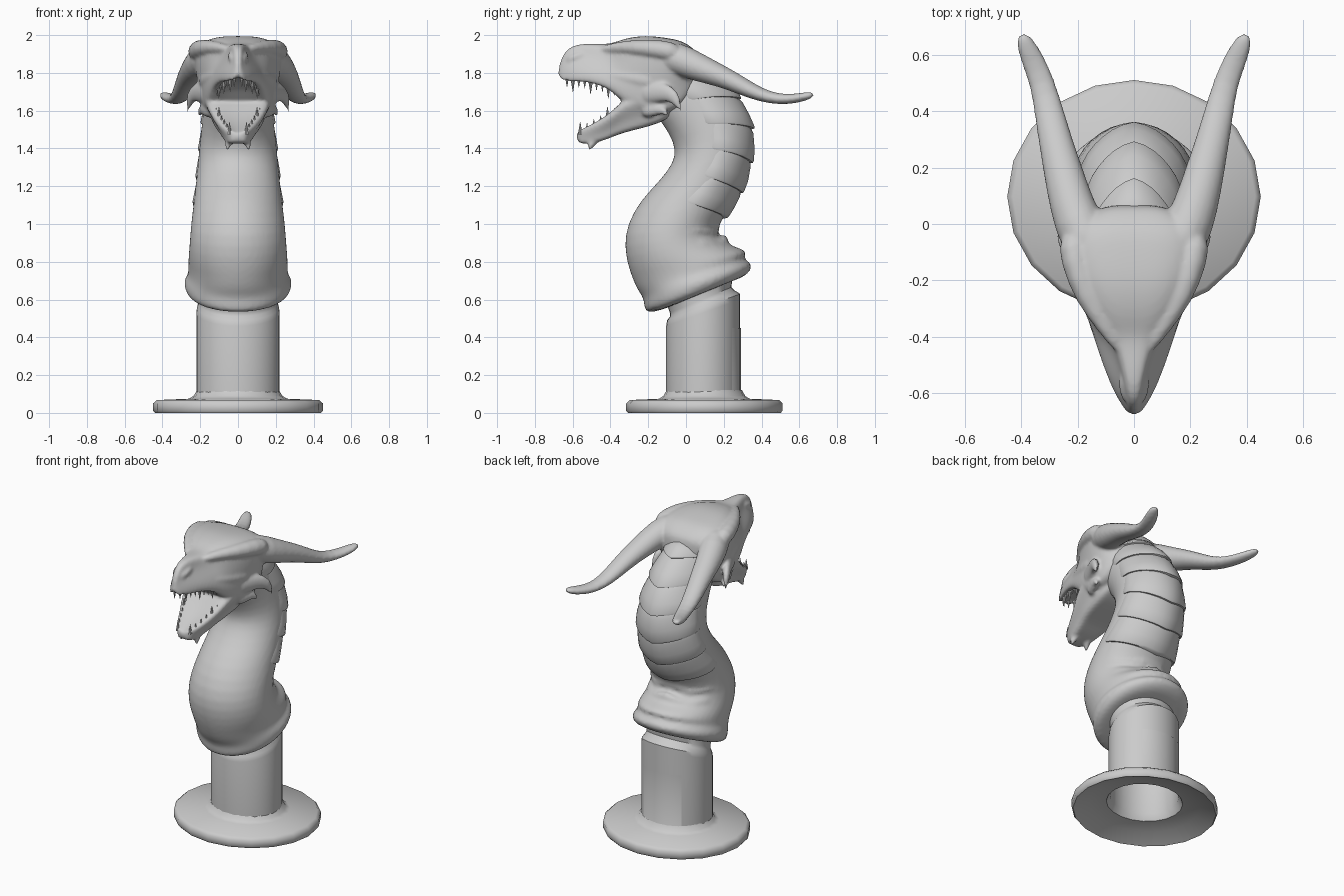
import bpy, bmesh, math
from mathutils import Vector

cube = bpy.data.objects.get("Cube")
if cube:
    bpy.data.objects.remove(cube)

stone = bpy.data.materials.new("grey_stone")
stone.use_nodes = True
stone.diffuse_color = (0.6, 0.6, 0.6, 1)
stone.node_tree.nodes["Principled BSDF"].inputs["Base Color"].default_value = (0.6, 0.6, 0.6, 1)


def finish(name, bm, subdiv=0, angle=40):
    me = bpy.data.meshes.new(name)
    bm.to_mesh(me)
    bm.free()
    ob = bpy.data.objects.new(name, me)
    bpy.context.collection.objects.link(ob)
    me.materials.append(stone)
    bpy.ops.object.select_all(action='DESELECT')
    ob.select_set(True)
    bpy.context.view_layer.objects.active = ob
    bpy.ops.object.shade_smooth_by_angle(angle=math.radians(angle))
    if subdiv:
        mod = ob.modifiers.new("subdivide", 'SUBSURF')
        mod.levels = mod.render_levels = subdiv
    return ob


def loft(name, rings, subdiv=0, closed=True, caps=True, angle=40):
    """Skin a list of equal-length point rings."""
    bm = bmesh.new()
    rows = [[bm.verts.new(p) for p in r] for r in rings]
    n = len(rows[0])
    for a, b in zip(rows, rows[1:]):
        for i in range(n if closed else n - 1):
            j = (i + 1) % n
            bm.faces.new((a[i], a[j], b[j], b[i]))
    if caps:
        bm.faces.new(rows[0])
        bm.faces.new(rows[-1])
    bmesh.ops.recalc_face_normals(bm, faces=bm.faces)
    return finish(name, bm, subdiv, angle)


def fuse(name, parts, voxel, repeat):
    """Melt overlapping solids into one smooth skin."""
    bpy.context.view_layer.update()
    graph = bpy.context.evaluated_depsgraph_get()
    bm = bmesh.new()
    for ob in parts:
        ev = ob.evaluated_get(graph)
        bm.from_mesh(ev.to_mesh())
        ev.to_mesh_clear()
    for ob in parts:
        bpy.data.objects.remove(ob)
    ob = finish(name, bm, angle=180)
    remesh = ob.modifiers.new("fuse", 'REMESH')
    remesh.mode, remesh.voxel_size, remesh.use_smooth_shade = 'VOXEL', voxel, True
    smooth = ob.modifiers.new("soften", 'SMOOTH')
    smooth.factor, smooth.iterations = 0.5, repeat


def tilted(sec, a, off=0.0):
    """Point on an oval whose front and back points are given; a = 0 is the back."""
    yf, zf, yb, zb, hw = sec
    c = Vector((0, (yf + yb) / 2, (zf + zb) / 2))
    half = Vector((0, (yb - yf) / 2, (zb - zf) / 2))
    k = 1 + off / half.length
    return c + half * math.cos(a) * k + Vector((hw + off, 0, 0)) * math.sin(a)


def tilted_loft(name, secs, sides, **kw):
    return loft(name, [[tilted(s, math.tau * i / sides) for i in range(sides)] for s in secs], **kw)


def oval(r, z):
    return (0.097 - r * 0.92, z, 0.097 + r * 0.92, z, r)


# Flared foot with a deep hollow underneath
foot = [(.212, .45), (.212, .10), (.235, .06), (.34, .045), (.43, .004), (.44, 0), (.45, .012),
        (.45, .05), (.43, .068), (.26, .075), (.235, .09), (.217, .12)]
tilted_loft("foot", [oval(r, z) for r, z in foot], 20, caps=False, angle=50)

# Column with a slanted top and groove
tilted_loft("column", [(-.105, .10, .287, .10, .22), (-.105, .46, .287, .60, .22),
                       (-.10, .49, .287, .63, .217), (-.085, .51, .255, .65, .207),
                       (-.085, .53, .24, .665, .202), (-.10, .57, .25, .74, .21)], 32, caps=False)

# Curved neck with the lipped collar at its bottom
neck = [(-.08, .56, .24, .70, .2), (-.195, .525, .30, .715, .25), (-.225, .54, .35, .755, .282),
        (-.225, .60, .355, .80, .292), (-.24, .625, .29, .815, .268), (-.265, .66, .33, .84, .266),
        (-.285, .71, .31, .868, .266), (-.307, .77, .22, .89, .264), (-.33, .88, .155, .95, .257),
        (-.315, 1.0, .19, 1.02, .25), (-.24, 1.13, .26, 1.12, .235), (-.14, 1.23, .31, 1.23, .223),
        (-.07, 1.32, .343, 1.36, .213), (-.055, 1.39, .343, 1.50, .202), (-.085, 1.47, .3, 1.62, .192),
        (-.14, 1.55, .215, 1.74, .175), (-.2, 1.62, .1, 1.84, .16), (-.25, 1.7, 0, 1.9, .13)]
throat = [tilted_loft("neck_core", neck, 24, subdiv=1)]


def neck_at(t):
    i = min(int(t), len(neck) - 2)
    return [p + (q - p) * (t - i) for p, q in zip(neck[i], neck[i + 1])]


# Wrinkles where the neck folds above the collar
for k, (y, z) in enumerate(((.20, .905), (.155, .975))):
    rings = []
    for i in range(13):
        a = math.radians(-85 + 170 * i / 12)
        drop = 1 - math.cos(a)
        c = Vector((.24 * math.sin(a), y * math.cos(a) - .06 * drop, z - .04 * drop + .012 * math.cos(6 * a)))
        r = .006 + .02 * math.cos(a)
        out = Vector((math.sin(a), math.cos(a), 0))
        rings.append([c + out * r * math.cos(b) + Vector((0, 0, r * math.sin(b)))
                      for b in (math.tau * j / 8 for j in range(8))])
    throat.append(loft(f"fold_{k}", rings))
fuse("neck", throat, .014, 3)

# Overlapping pointed scales down the back of the neck
for k in range(6):
    low = 9.1 + k * 1.3
    rows = []
    for u, off in ((1, -.02), (.9, -.004), (.6, .002), (.3, .008), (.05, .012), (0, .008), (0, -.025)):
        row = []
        for i in range(21):
            f = i / 10 - 1
            a = math.radians(105) * f
            t = low + u * 1.9 + abs(f) ** 1.2
            ridge = .012 * max(0, 1 - abs(f) * 3) if off > 0 else 0
            fade = .03 * max(0, abs(f) - .75) / .25
            row.append(tilted(neck_at(min(t, 16.2 + .5 * u)), a, off + ridge - fade))
        rows.append(row)
    loft(f"back_scale_{k + 1}", rows, closed=False, caps=False, angle=45)


def head_ring(y, zb, zt, wt, wb, dip_top=0.0, dip_bottom=0.0):
    """Symmetric cross-section with its own top and bottom widths."""
    h = zt - zb
    half = [(0, zt - dip_top), (wt * .55, zt - dip_top * .7), (wt * .98, zt - .08 * h), (wt * 1.08, zt - .3 * h),
            (wb * 1.06, zb + .3 * h), (wb * 1.02, zb), (wb * .6, zb + dip_bottom * .8), (0, zb + dip_bottom)]
    pts = half + [(-x, z) for x, z in half[-2:0:-1]]
    return [Vector((x, y, z)) for x, z in pts]


# Skull and snout
skull = [(-.677, 1.76, 1.82, .012, .02), (-.652, 1.745, 1.905, .02, .036), (-.595, 1.745, 1.952, .03, .072),
         (-.49, 1.735, 1.955, .05, .112), (-.40, 1.70, 1.95, .085, .14), (-.335, 1.64, 1.98, .14, .16),
         (-.22, 1.58, 2.0, .195, .185), (-.1, 1.58, 1.985, .23, .195), (-.02, 1.63, 1.97, .215, .18),
         (.04, 1.70, 1.93, .15, .15), (.07, 1.76, 1.89, .08, .08)]
head = [loft("skull", [head_ring(*s, dip_bottom=.03 if s[0] < -.35 else 0) for s in skull], subdiv=2)]

# Open lower jaw with a sunken floor
jaw = [(-.58, 1.445, 1.50, .03, .03), (-.555, 1.42, 1.515, .06, .05), (-.47, 1.43, 1.555, .10, .075),
       (-.38, 1.465, 1.62, .14, .095), (-.33, 1.485, 1.68, .16, .115), (-.2, 1.515, 1.73, .185, .135),
       (-.1, 1.55, 1.75, .185, .135), (-.03, 1.62, 1.73, .14, .1)]
head.append(loft("jaw", [head_ring(*s, dip_top=.025) for s in jaw], subdiv=2))


def horn(path):
    """Mirrored pair of tapering tubes: (x, y, z, side radius, height radius)."""
    for sx in (1, -1):
        rings = []
        for i, (x, y, z, rx, rz) in enumerate(path):
            p = Vector(path[max(i - 1, 0)][:3])
            d = (Vector(path[min(i + 1, len(path) - 1)][:3]) - p).normalized()
            u = d.cross(Vector((0, 0, 1)) if abs(d.z) < .9 else Vector((0, -1, 0))).normalized()
            v = u.cross(d)
            ring = []
            for j in range(10):
                b = math.tau * j / 10
                q = Vector((x, y, z)) + u * rx * math.cos(b) + v * rz * math.sin(b)
                ring.append(Vector((q.x * sx, q.y, q.z)))
            rings.append(ring)
        head.append(loft("tube", rings, subdiv=1))


# Swept horns
horn([(.11, -.17, 1.90, .08, .07), (.175, -.05, 1.88, .098, .095), (.22, .06, 1.83, .085, .08),
      (.255, .2, 1.778, .073, .06), (.28, .3, 1.728, .063, .05), (.302, .4, 1.68, .056, .037),
      (.325, .5, 1.658, .047, .03), (.362, .59, 1.665, .045, .027), (.390, .65, 1.68, .033, .022),
      (.402, .675, 1.688, .014, .012)])

# Bladed cheek spikes and jaw-corner spikes
horn([(.15, -.26, 1.69, .035, .06), (.195, -.16, 1.70, .03, .06), (.235, -.085, 1.695, .026, .048),
      (.26, -.045, 1.65, .02, .032), (.268, -.025, 1.58, .008, .009)])
horn([(.14, -.24, 1.60, .035, .05), (.175, -.16, 1.61, .028, .04), (.197, -.115, 1.605, .018, .024),
      (.205, -.095, 1.57, .008, .008)])

# Brow ridges, cheek bones, nostrils and chin spikes
horn([(.04, -.46, 1.92, .02, .02), (.095, -.37, 1.935, .035, .03), (.165, -.26, 1.935, .048, .045),
      (.212, -.13, 1.925, .055, .055), (.22, -.03, 1.90, .055, .055)])
horn([(.08, -.48, 1.79, .025, .03), (.12, -.36, 1.78, .035, .04), (.16, -.25, 1.765, .042, .05),
      (.18, -.14, 1.75, .045, .055)])
horn([(.018, -.635, 1.86, .018, .02), (.034, -.59, 1.885, .024, .024), (.04, -.53, 1.90, .015, .015)])
horn([(.04, -.47, 1.46, .025, .03), (.052, -.50, 1.43, .02, .024), (.058, -.515, 1.385, .007, .007)])
fuse("head", head, .0095, 5)


def teeth(name, row, up):
    """Mirrored row of cones: (x, y, z of root, length)."""
    bm = bmesh.new()
    for x, y, z, length in row:
        for sx in (1, -1):
            new = bmesh.ops.create_cone(bm, segments=8, radius1=.006 + length * .13, radius2=.001,
                                        depth=length + .02, cap_ends=True)["verts"]
            if not up:
                bmesh.ops.scale(bm, vec=(1, 1, -1), verts=new)
            bmesh.ops.translate(bm, vec=(sx * x, y, z + (length / 2 - .01) * (1 if up else -1)), verts=new)
    bmesh.ops.recalc_face_normals(bm, faces=bm.faces)
    finish(name, bm)


upper, lower = [], []
for i in range(9):
    f = i / 8
    upper.append((.02 + .09 * f ** .7, -.63 + .25 * f, 1.76 - .045 * f ** 2, .06 if i % 3 == 1 else .035))
for i in range(6):
    f = i / 5
    lower.append((.045 + .07 * f, -.56 + .18 * f, 1.495 + .10 * f, .045 if i in (0, 4) else .02))
teeth("upper_teeth", upper, False)
teeth("lower_teeth", lower, True)
